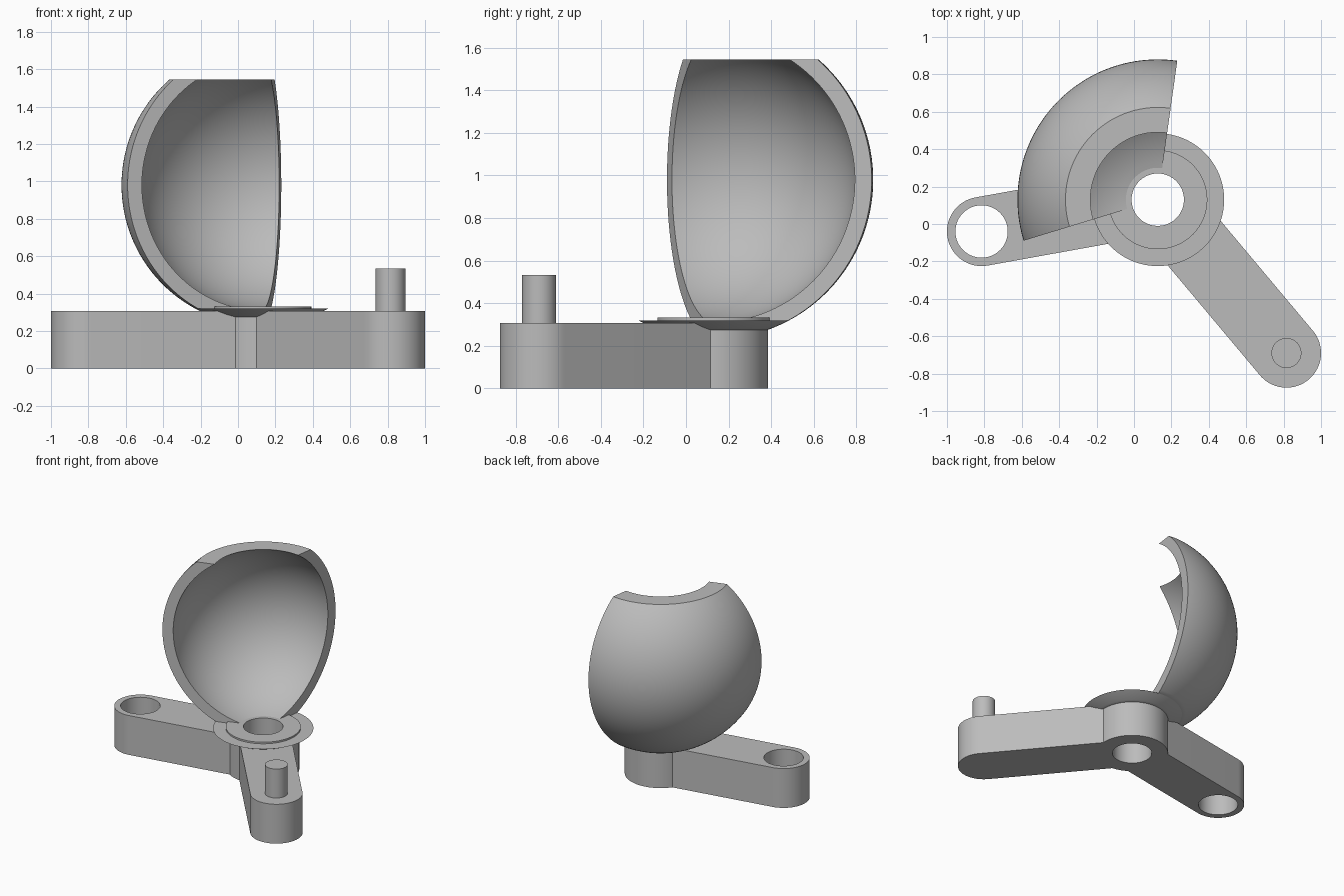
import bpy, bmesh
from math import sin, cos, tau, radians, sqrt, atan2, asin, acos, pi
from mathutils import Vector, Matrix

if "Cube" in bpy.data.objects:
    bpy.data.objects.remove(bpy.data.objects["Cube"])

grey = bpy.data.materials.new("plain grey")
grey.use_nodes = True
colour = (0.5, 0.5, 0.5, 1)
grey.diffuse_color = colour
grey.node_tree.nodes["Principled BSDF"].inputs["Base Color"].default_value = colour

HUB = Vector((0.127, 0.13, 0))
BORE, HUB_R = 0.14, 0.255
ARM_R, ARM_H = 0.185, 0.307
BALL_Z, OUTER, INNER = 0.98, 0.75, 0.67
TOP_Z, RIM_R = 1.545, 0.355


def finish(name, bm):
    bmesh.ops.remove_doubles(bm, verts=bm.verts, dist=1e-5)
    bmesh.ops.recalc_face_normals(bm, faces=bm.faces)
    mesh = bpy.data.meshes.new(name)
    bm.to_mesh(mesh)
    bm.free()
    mesh.materials.append(grey)
    ob = bpy.data.objects.new(name, mesh)
    bpy.context.collection.objects.link(ob)
    return ob


def smooth(ob):
    bpy.ops.object.select_all(action='DESELECT')
    ob.select_set(True)
    bpy.context.view_layer.objects.active = ob
    bpy.ops.object.shade_smooth_by_angle(angle=radians(30))


def lathe(name, profile, centre, start=0, sweep=360, steps=96):
    """Turn a closed (radius, height) outline about a vertical axis."""
    bm = bmesh.new()
    full = sweep == 360
    rings = []
    for i in range(steps if full else steps + 1):
        a = radians(start + sweep * i / steps)
        rings.append([bm.verts.new(centre + Vector((r * cos(a), r * sin(a), z)))
                      for r, z in profile])
    n = len(profile)
    for i in range(steps):
        a, b = rings[i], rings[(i + 1) % len(rings)]
        for j in range(n):
            k = (j + 1) % n
            bm.faces.new((a[j], b[j], b[k], a[k]))
    if not full:
        bm.faces.new(rings[0])
        bm.faces.new(rings[-1])
    ob = finish(name, bm)
    smooth(ob)
    return ob


def cylinder(name, centre, radius, z0, z1):
    bm = bmesh.new()
    bmesh.ops.create_cone(bm, cap_ends=True, segments=64, radius1=radius, radius2=radius,
                          depth=z1 - z0,
                          matrix=Matrix.Translation(centre + Vector((0, 0, (z0 + z1) / 2))))
    return finish(name, bm)


def arc(radius, a0, a1, steps=48):
    """Points on the ball section, angles measured up from straight down."""
    return [(radius * sin(a0 + (a1 - a0) * i / steps),
             BALL_Z - radius * cos(a0 + (a1 - a0) * i / steps)) for i in range(steps + 1)]


def arm(name, tip):
    """Round-ended bar running from inside the hub to the tip."""
    along = (tip - HUB).normalized()
    side = Vector((-along.y, along.x, 0))
    root = HUB + along * 0.15
    pts = [root + side * ARM_R]
    pts += [tip + side * ARM_R * cos(pi * i / 40) + along * ARM_R * sin(pi * i / 40)
            for i in range(41)]
    pts.append(root - side * ARM_R)
    bm = bmesh.new()
    face = bm.faces.new([bm.verts.new(p) for p in pts])
    ext = bmesh.ops.extrude_face_region(bm, geom=[face], use_keep_orig=True)
    bmesh.ops.translate(bm, vec=(0, 0, ARM_H),
                        verts=[g for g in ext["geom"] if isinstance(g, bmesh.types.BMVert)])
    return finish(name, bm)


# Arms: one with an eye, one with a peg
eye_at = Vector((-0.815, -0.04, 0))
peg_at = Vector((0.815, -0.69, 0))
eye_arm = arm("eye_arm", eye_at)
cutter = cylinder("eye_cutter", eye_at, BORE, -0.1, 0.5)
cut = eye_arm.modifiers.new("eye", 'BOOLEAN')
cut.operation, cut.solver, cut.object = 'DIFFERENCE', 'EXACT', cutter
bpy.context.view_layer.objects.active = eye_arm
bpy.ops.object.modifier_apply(modifier=cut.name)
bpy.data.objects.remove(cutter)
smooth(eye_arm)
smooth(arm("peg_arm", peg_at))
smooth(cylinder("peg", peg_at, 0.08, 0.28, 0.533))

# Bored hub joining the arms
lathe("hub", [(BORE, 0), (HUB_R, 0), (HUB_R, 0.28), (BORE, 0.28)], HUB)

# Dished flange with a raised washer on top
rim = asin(RIM_R / OUTER)
dish = arc(OUTER, asin(HUB_R / OUTER), rim, 6)
rim_z = dish[-1][1]
lathe("flange", [(BORE, 0.275)] + dish + [(0.265, rim_z), (0.265, 0.332), (BORE, 0.332)], HUB)

# Open wedge of the hollow ball, cut flat at the top
rise = TOP_Z - BALL_Z
outer = arc(OUTER, rim, pi - acos(rise / OUTER))
inner = arc(INNER, pi - acos(rise / INNER), asin(0.17 / INNER))
lathe("ball_shell", outer + inner + [(0.17, rim_z)], HUB, start=82, sweep=115, steps=64)
